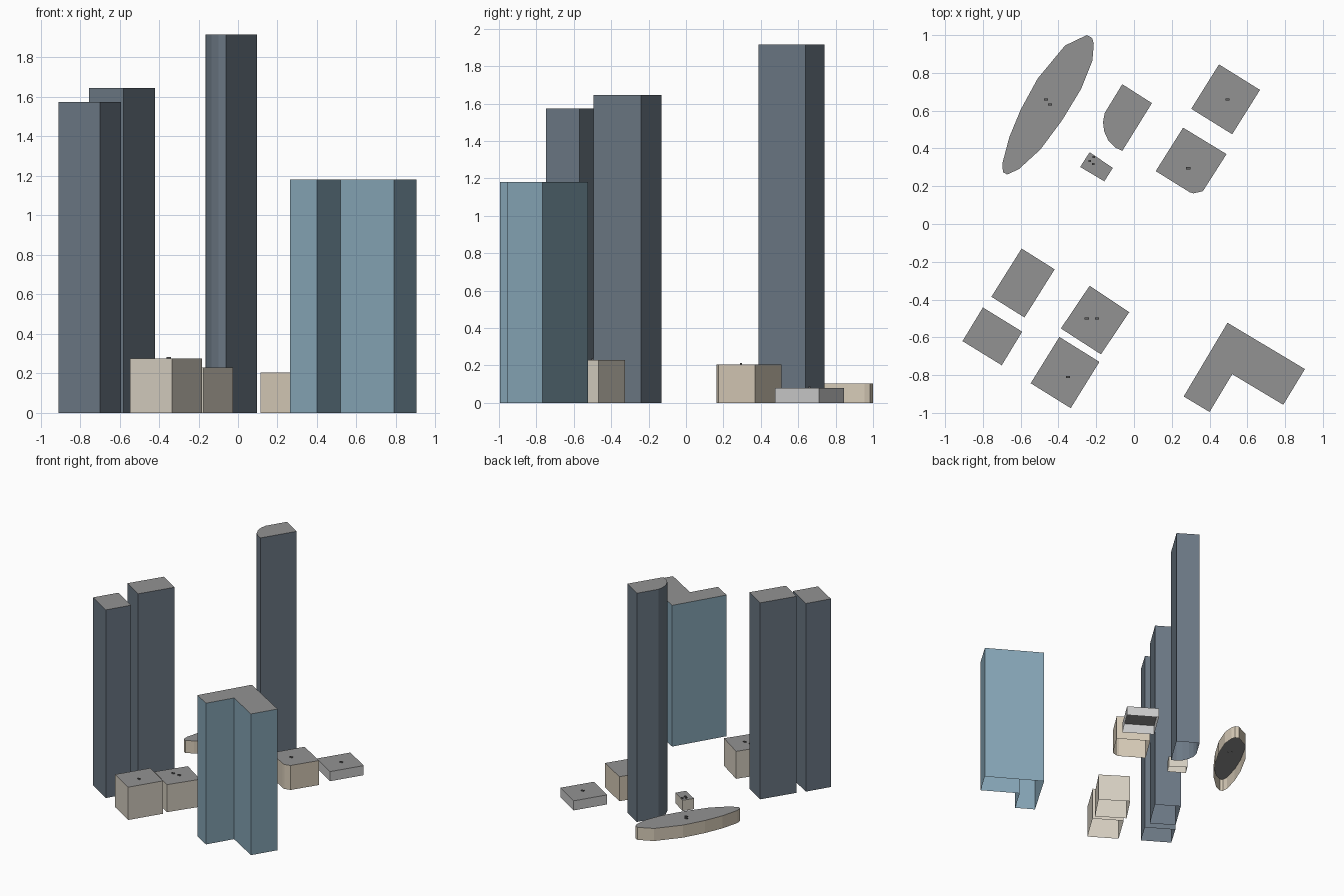
import bpy, bmesh
from mathutils import Matrix, Vector

if "Cube" in bpy.data.objects:
    bpy.data.objects.remove(bpy.data.objects["Cube"])


def material(name, rgb):
    m = bpy.data.materials.new(name)
    m.diffuse_color = (*rgb, 1)
    m.use_nodes = True
    m.node_tree.nodes["Principled BSDF"].inputs["Base Color"].default_value = m.diffuse_color
    return m


SLATE = material("slate_wall", (0.15, 0.19, 0.235))
BLUE = material("blue_wall", (0.24, 0.38, 0.47))
BEIGE = material("beige_wall", (0.68, 0.60, 0.48))
CREAM = material("cream_wall", (0.68, 0.63, 0.54))
PALE = material("pale_wall", (0.65, 0.64, 0.62))
ROOF = material("roof_grey", (0.29, 0.29, 0.29))
DARK = material("vent_dark", (0.12, 0.12, 0.12))


def finish(name, bm, mats):
    me = bpy.data.meshes.new(name)
    bm.to_mesh(me)
    bm.free()
    for m in mats:
        me.materials.append(m)
    bpy.context.collection.objects.link(bpy.data.objects.new(name, me))


def building(name, outline, height, wall):
    """Walls and flat roof over a footprint, open underneath."""
    area = sum(a[0] * b[1] - b[0] * a[1]
               for a, b in zip(outline, outline[1:] + outline[:1]))
    pts = outline if area > 0 else outline[::-1]
    bm = bmesh.new()
    low = [bm.verts.new((x, y, 0)) for x, y in pts]
    top = [bm.verts.new((x, y, height)) for x, y in pts]
    for i in range(len(pts)):
        j = (i + 1) % len(pts)
        bm.faces.new((low[i], low[j], top[j], top[i]))
    bm.faces.new(top).material_index = 1
    finish(name, bm, (wall, ROOF))


def vent(name, x, y, z, sx=0.022, sy=0.011, h=0.008):
    """Small rooftop box."""
    bm = bmesh.new()
    bmesh.ops.create_cube(bm, size=1, matrix=Matrix.LocRotScale(
        Vector((x, y, z + h / 2)), None, Vector((sx, sy, h))))
    finish(name, bm, (DARK,))


# Slate towers
building("west_tower", [(-.595, -.13), (-.42, -.24), (-.58, -.495), (-.755, -.385)], 1.645, SLATE)
building("southwest_tower", [(-.80, -.442), (-.592, -.57), (-.70, -.748), (-.908, -.62)], 1.575, SLATE)
building("round_fronted_tower", [(-.062, .74), (.095, .64), (-.062, .387), (-.10, .405), (-.135, .44),
                                 (-.158, .49), (-.164, .54), (-.155, .588)], 1.915, SLATE)

# Blue L-shaped tower
building("l_shaped_tower", [(.495, -.523), (.905, -.768), (.79, -.957), (.52, -.795),
                            (.40, -.995), (.263, -.913)], 1.182, BLUE)

# Low blocks
building("south_block", [(-.395, -.598), (-.183, -.73), (-.335, -.975), (-.547, -.843)], .275, CREAM)
building("centre_block", [(-.235, -.327), (-.025, -.467), (-.175, -.69), (-.387, -.553)], .23, CREAM)
building("cut_corner_block", [(.26, .51), (.49, .37), (.365, .174), (.315, .162), (.295, .168),
                              (.115, .28)], .205, BEIGE)
building("northeast_block", [(.45, .845), (.667, .71), (.52, .475), (.303, .61)], .08, PALE)
building("small_hut", [(-.235, .38), (-.112, .297), (-.157, .226), (-.285, .302)], .09, CREAM)
building("oval_hall", [(-.25, 1.0), (-.222, .985), (-.213, .955), (-.22, .865), (-.28, .715), (-.38, .55),
                       (-.495, .395), (-.61, .29), (-.672, .262), (-.694, .275), (-.697, .32), (-.66, .46),
                       (-.60, .605), (-.51, .77), (-.365, .945)], .105, BEIGE)

# Rooftop vents
for i, spot in enumerate([(-.35, -.81, .275), (-.195, -.50, .23), (-.25, -.50, .23), (.287, .295, .205),
                          (.495, .66, .08), (-.465, .66, .105), (-.445, .633, .105)]):
    vent(f"roof_vent_{i + 1}", *spot)
for i, (x, y) in enumerate([(-.235, .333), (-.214, .354), (-.216, .317)]):
    vent(f"hut_vent_{i + 1}", x, y, .09, .014, .011)
